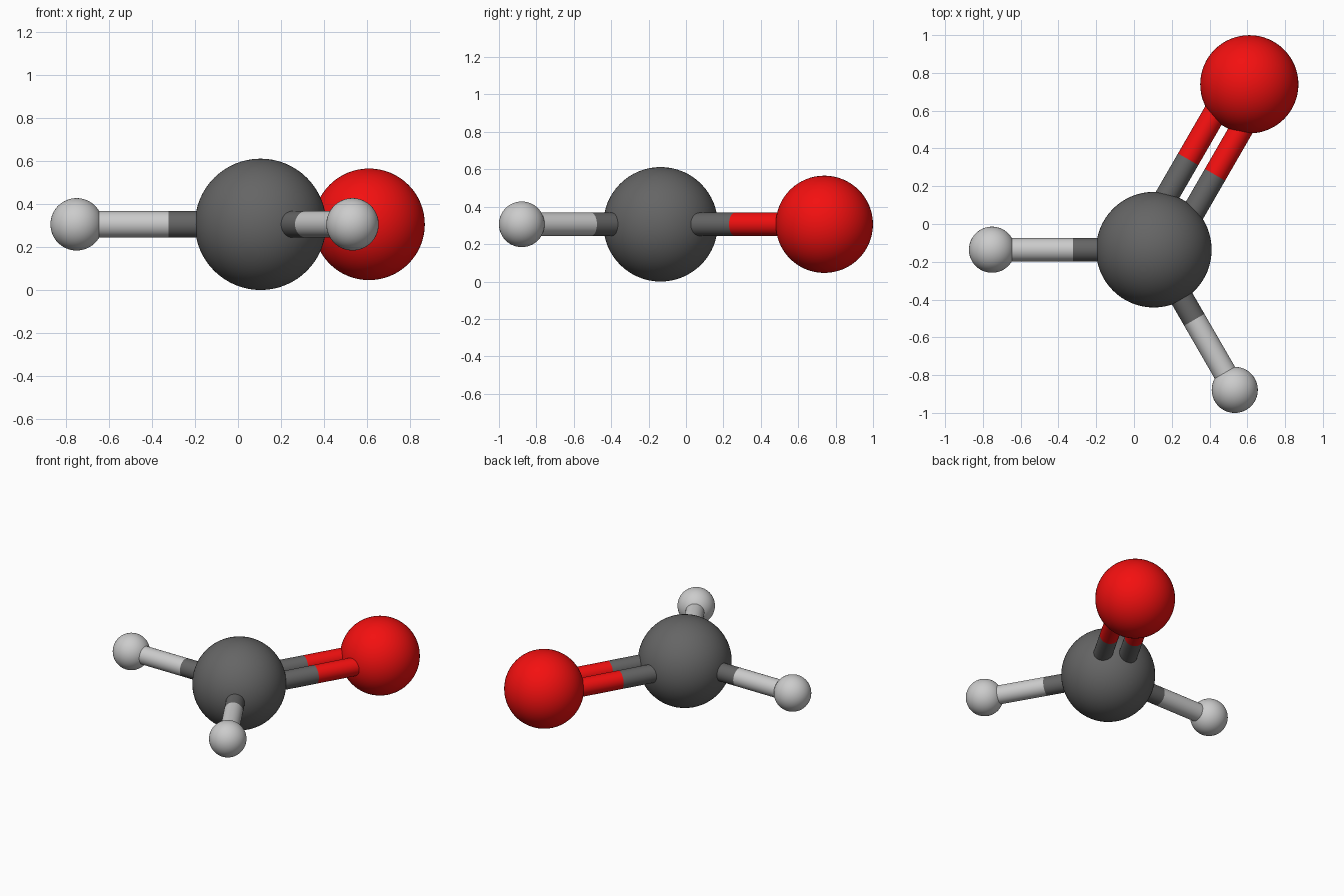
import bpy
from math import radians, sin, cos
from mathutils import Vector

if "Cube" in bpy.data.objects:
    bpy.data.objects.remove(bpy.data.objects["Cube"])


def material(name, rgb):
    m = bpy.data.materials.new(name)
    m.diffuse_color = (*rgb, 1)
    m.use_nodes = True
    m.node_tree.nodes["Principled BSDF"].inputs["Base Color"].default_value = m.diffuse_color
    return m


GREY = material("dark_grey", (0.13, 0.13, 0.13))
RED = material("red", (0.9, 0.005, 0.005))
PALE = material("pale_grey", (0.6, 0.6, 0.6))
ROD_R = 0.062


def finish(name, mat):
    ob = bpy.context.object
    ob.name = name
    ob.data.materials.append(mat)
    bpy.ops.object.shade_smooth_by_angle(angle=radians(40))


def atom(name, pos, radius, mat):
    bpy.ops.mesh.primitive_uv_sphere_add(segments=64, ring_count=32, radius=radius, location=pos)
    finish(name, mat)


def rod(name, a, b, mat):
    d = b - a
    bpy.ops.mesh.primitive_cylinder_add(vertices=32, radius=ROD_R, depth=d.length,
                                        location=(a + b) / 2,
                                        rotation=d.to_track_quat('Z', 'Y').to_euler())
    finish(name, mat)


def bond(name, a, b, mat_b, offset=Vector()):
    # two-tone rod, colour changes halfway between the atoms
    a, b = a + offset, b + offset
    mid = (a + b) / 2
    rod(name + "_inner", a, mid, GREY)
    rod(name + "_outer", mid, b, mat_b)


def around(degrees, length):
    t = radians(degrees)
    return carbon + Vector((cos(t), sin(t), 0)) * length


# Flat trigonal layout, 120 degrees between arms
carbon = Vector((0.105, -0.136, 0.306))
oxygen = around(60, 1.011)
hydrogens = [around(180, 0.857), around(300, 0.857)]

# Atoms
atom("carbon_ball", carbon, 0.306, GREY)
atom("oxygen_ball", oxygen, 0.26, RED)

# Single bonds
for i, h in enumerate(hydrogens, 1):
    atom(f"hydrogen_ball_{i}", h, 0.122, PALE)
    bond(f"single_bond_{i}", carbon, h, PALE)

# Double bond: two parallel rods side by side in the plane
side = Vector((sin(radians(60)), -cos(radians(60)), 0))
for label, s in (("left", -1), ("right", 1)):
    bond(f"double_bond_{label}", carbon, oxygen, RED, side * 0.082 * s)
